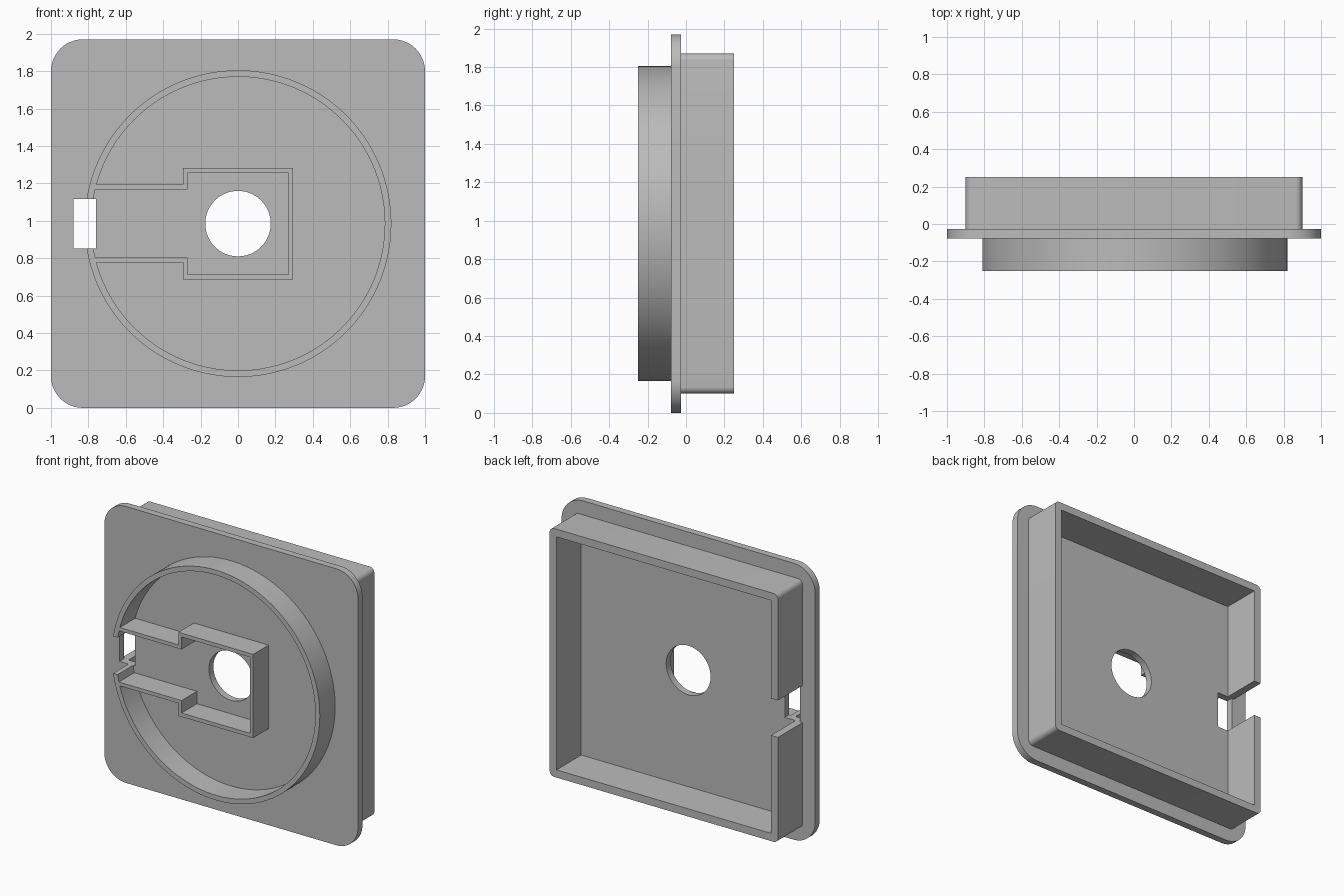
import bpy, bmesh
from math import cos, sin, pi, asin, radians

cube = bpy.data.objects.get("Cube")
if cube:
    bpy.data.objects.remove(cube, do_unlink=True)

CZ = 0.985                      # height of the centre axis
FRONT, PLATE_F, PLATE_B, BACK = -0.25, -0.077, -0.027, 0.25
GAP = 0.132                     # half height of the cable notch
SLOT_OUT, SLOT_IN = -0.88, -0.76

grey = bpy.data.materials.new("grey plastic")
grey.use_nodes = True
colour = (0.5, 0.5, 0.5, 1)
grey.diffuse_color = colour
grey.node_tree.nodes["Principled BSDF"].inputs["Base Color"].default_value = colour


def prism(name, outline, y0, y1):
    """Extrude an (x, height from the axis) outline along y."""
    bm = bmesh.new()
    face = bm.faces.new([bm.verts.new((x, y0, z + CZ)) for x, z in outline])
    ext = bmesh.ops.extrude_face_region(bm, geom=[face])
    verts = [g for g in ext["geom"] if isinstance(g, bmesh.types.BMVert)]
    bmesh.ops.translate(bm, vec=(0, y1 - y0, 0), verts=verts)
    bmesh.ops.recalc_face_normals(bm, faces=bm.faces)
    me = bpy.data.meshes.new(name)
    bm.to_mesh(me)
    bm.free()
    me.materials.append(grey)
    ob = bpy.data.objects.new(name, me)
    bpy.context.collection.objects.link(ob)
    return ob


def arc(r, a0, a1, n, cx=0, cz=0):
    return [(cx + r * cos(a0 + (a1 - a0) * i / n),
             cz + r * sin(a0 + (a1 - a0) * i / n)) for i in range(n + 1)]


def rounded_rect(hx, hz, r, n):
    """Outline running from the middle of the -x side, counterclockwise."""
    pts = []
    for k, (sx, sz) in enumerate([(-1, -1), (1, -1), (1, 1), (-1, 1)]):
        a = pi + k * pi / 2
        pts += arc(r, a, a + pi / 2, n, sx * (hx - r), sz * (hz - r))
    return pts


def combine(ob, other, operation):
    """Apply a boolean and drop the second object."""
    mod = ob.modifiers.new("combine", "BOOLEAN")
    mod.operation, mod.solver, mod.object = operation, "EXACT", other
    bpy.context.view_layer.update()
    dg = bpy.context.evaluated_depsgraph_get()
    me = bpy.data.meshes.new_from_object(ob.evaluated_get(dg))
    ob.modifiers.clear()
    ob.data = me
    bpy.data.objects.remove(other, do_unlink=True)


# Flat plate with the centre hole and the cable slot
plate = prism("face_plate", rounded_rect(1, CZ, 0.17, 12), PLATE_F, PLATE_B)
combine(plate, prism("hole_cutter", arc(0.175, 0, 2 * pi, 64)[:-1], -0.5, 0.5), "DIFFERENCE")
slot = [(SLOT_OUT, -GAP), (SLOT_IN, -GAP), (SLOT_IN, GAP), (SLOT_OUT, GAP)]
combine(plate, prism("slot_cutter", slot, -0.5, 0.5), "DIFFERENCE")

# Square rear wall, open at the notch
hx, hz, wall = 0.9, 0.885, 0.055
ix, iz = hx - wall, hz - wall
frame = [(-hx, -GAP)] + rounded_rect(hx, hz, 0.035, 6) + [(-hx, GAP)]
frame += [(-ix, GAP), (-ix, iz), (ix, iz), (ix, -iz), (-ix, -iz), (-ix, -GAP)]
rear = prism("rear_wall", frame, PLATE_B, BACK)

# Round front rim, open at the notch
ro, ri = 0.82, 0.785
ao, ai = asin(GAP / ro), asin(GAP / ri)
rim_outline = arc(ro, -pi + ao, pi - ao, 96) + arc(ri, pi - ai, -pi + ai, 96)
rim = prism("front_rim", rim_outline, FRONT, PLATE_F)

# Keyhole-shaped channel wall joined to the rim
end = -0.778
upper_out = [(end, 0.208), (-0.295, 0.208), (-0.295, 0.298), (0.295, 0.298)]
upper_in = [(end, 0.182), (-0.27, 0.182), (-0.27, 0.271), (0.27, 0.271)]


def flip(pts):
    return [(x, -z) for x, z in reversed(pts)]


channel = upper_out + flip(upper_out) + list(reversed(upper_in + flip(upper_in)))
combine(rim, prism("channel_wall", channel, FRONT, PLATE_F), "UNION")
rim.name = "front_rim_and_channel"

# Smooth the curved walls, keep the corners crisp
bpy.ops.object.select_all(action="DESELECT")
for ob in (plate, rear, rim):
    ob.select_set(True)
bpy.context.view_layer.objects.active = plate
bpy.ops.object.shade_smooth_by_angle(angle=radians(30))
